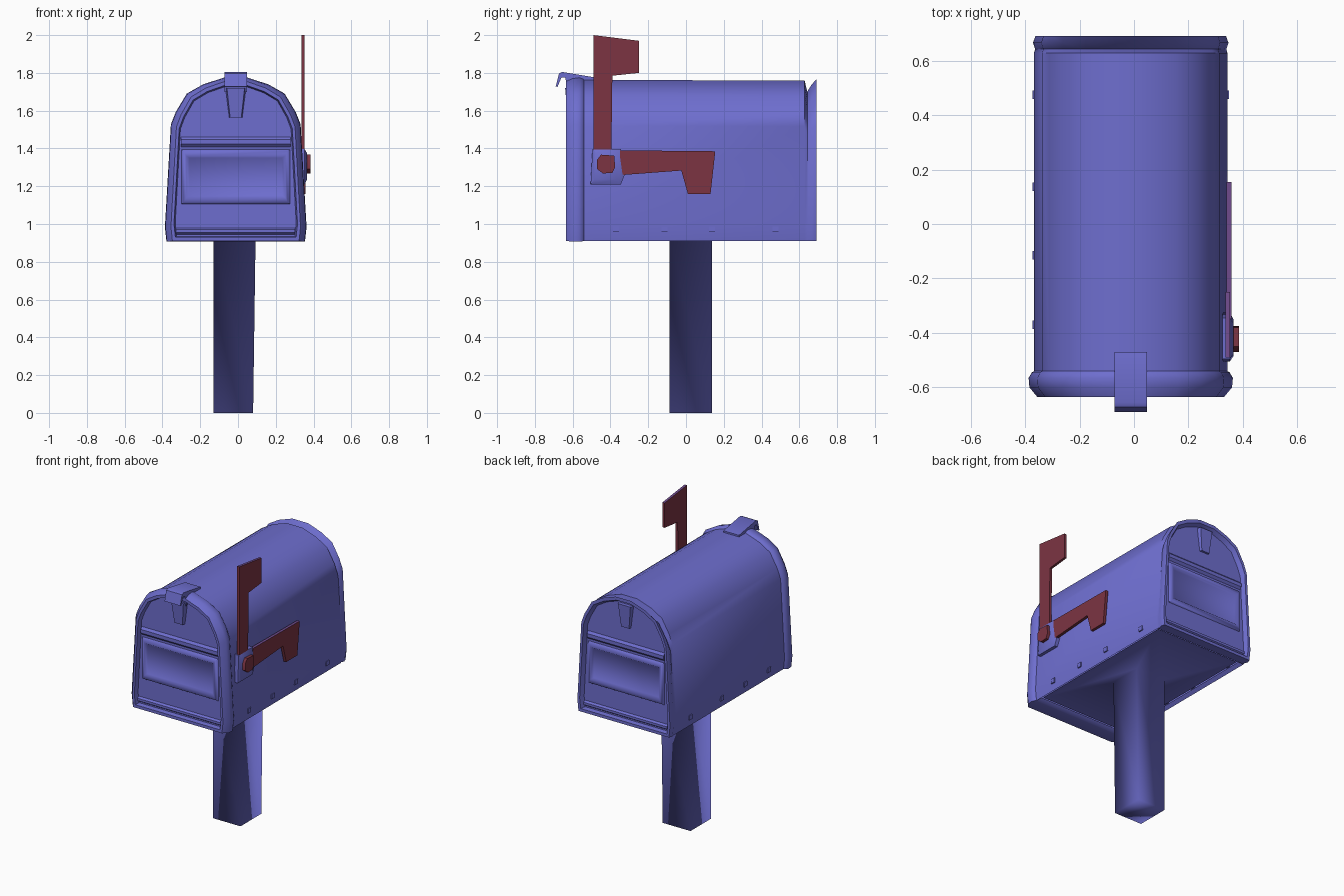
import bpy, bmesh, math

if "Cube" in bpy.data.objects:
    bpy.data.objects.remove(bpy.data.objects["Cube"])


def material(name, rgb):
    m = bpy.data.materials.new(name)
    m.diffuse_color = (*rgb, 1)
    m.use_nodes = True
    m.node_tree.nodes["Principled BSDF"].inputs["Base Color"].default_value = m.diffuse_color
    return m


BLUE = material("periwinkle_blue", (0.155, 0.155, 0.62))
RED = material("dark_red", (0.2, 0.034, 0.055))
MAUVE = material("mauve_edge", (0.16, 0.07, 0.26))
CX = -0.012  # middle of the box


def finish(name, bm, mat, angle=40, top_mat=None):
    bmesh.ops.recalc_face_normals(bm, faces=bm.faces)
    if top_mat:
        for f in bm.faces:
            f.material_index = int(f.normal.z > 0.8)
    me = bpy.data.meshes.new(name)
    bm.to_mesh(me)
    bm.free()
    me.materials.append(mat)
    if top_mat:
        me.materials.append(top_mat)
    ob = bpy.data.objects.new(name, me)
    bpy.context.collection.objects.link(ob)
    bpy.ops.object.select_all(action='DESELECT')
    ob.select_set(True)
    bpy.context.view_layer.objects.active = ob
    bpy.ops.object.shade_smooth_by_angle(angle=math.radians(angle))
    return ob


def loft(rings, cap_start=True):
    bm = bmesh.new()
    loops = [[bm.verts.new(p) for p in r] for r in rings]
    n = len(loops[0])
    for a, b in zip(loops, loops[1:]):
        for i in range(n):
            j = (i + 1) % n
            bm.faces.new((a[i], a[j], b[j], b[i]))
    if cap_start:
        bm.faces.new(loops[0])
    bm.faces.new(loops[-1])
    return bm


def prism(name, pts, lo, hi, mat, top_mat=None):
    """Extrude a (y, z) profile along x."""
    return finish(name, loft([[(x, y, z) for y, z in pts] for x in (lo, hi)]), mat,
                  top_mat=top_mat)


def rect(a0, a1, b0, b1):
    return [(a0, b0), (a1, b0), (a1, b1), (a0, b1)]


# arched box with flared front and back rims, lofted from front to back
HALF = [(0.347, 0.91), (0.355, 0.985), (0.325, 1.52), (0.30, 1.585),
        (0.245, 1.68), (0.165, 1.727), (0.06, 1.763)]
OUTLINE = HALF + [(-x, z) for x, z in reversed(HALF)]


def ring(y, side, top, bottom):
    """Outline at y, moved outward by these amounts."""
    sx, sz = (0.355 + side) / 0.355, (0.853 + top + bottom) / 0.853
    return [(CX + x * sx, y, 0.91 - bottom + (z - 0.91) * sz) for x, z in OUTLINE]


SECTIONS = [(-0.605, -0.035, -0.035, -0.025), (-0.635, -0.028, -0.028, -0.02),
            (-0.635, -0.012, -0.008, 0), (-0.60, 0.017, 0.007, 0.003),
            (-0.565, 0.02, 0.012, 0.003), (-0.545, 0.008, 0.005, 0.001),
            (-0.54, 0, 0, 0), (0.628, 0, -0.004, 0), (0.642, -0.004, -0.062, 0),
            (0.665, 0.004, -0.025, 0), (0.69, -0.005, 0.003, 0),
            (0.69, -0.022, -0.02, -0.02), (0.66, -0.035, -0.035, -0.025)]
bm = loft([ring(*s) for s in SECTIONS])
bmesh.ops.recalc_face_normals(bm, faces=bm.faces)
under = max((f for f in bm.faces if f.normal.z < -0.9), key=lambda f: f.calc_area())
bmesh.ops.inset_individual(bm, faces=[under], thickness=0.03, depth=-0.02)
bmesh.ops.delete(bm, geom=[under], context='FACES_ONLY')
finish("mailbox_body", bm, BLUE, 40)

# underside and slightly tapered post in one smooth piece
POST = [[(x, y, z) for x, y in rect(*r)] for z, r in (
    (0.93, (CX - 0.317, CX + 0.317, -0.51, 0.598)),
    (0.93, (-0.13, 0.093, -0.087, 0.137)),
    (0, (-0.13, 0.08, -0.087, 0.137)))]
finish("post_and_underside", loft(POST, cap_start=False), BLUE, 180)

# pressed door details, the same on both ends
for end, y, s in (("front", -0.605, -1), ("back", 0.66, 1)):
    # framed panel with a sunken middle
    def frame(x, z, d):
        return [(a, y + s * d, b) for a, b in rect(CX - x, CX + x, 1.25 - z, 1.25 + z)]
    finish(end + "_panel", loft([frame(0.29, 0.145, -0.003), frame(0.275, 0.135, 0.014),
                                 frame(0.262, 0.11, 0.014), frame(0.245, 0.1, 0.002)]), BLUE, 60)
    # horizontal ridges
    for i, (z, h, w) in enumerate(((1.435, 0.03, 0.29), (0.962, 0.02, 0.315))):
        prism(f"{end}_ridge_{i}", [(y - s * 0.003, z - h), (y + s * 0.014, z - h * 0.4),
                                   (y + s * 0.014, z + h * 0.4), (y - s * 0.003, z + h)],
              CX - w, CX + w, BLUE)

    # tapered latch tab
    def tab(d, k):
        return [(CX + x * k, y + s * d * e, z) for x, z, e in
                ((-0.035, 1.565, 0.6), (0.035, 1.565, 0.6), (0.055, 1.72, 1), (-0.055, 1.72, 1))]
    finish(end + "_latch_tab", loft([tab(-0.003, 1), tab(0.035 if s < 0 else 0.025, 0.85)]), BLUE)

# hooked pull handle over the front rim
prism("pull_handle", [(-0.47, 1.755), (-0.47, 1.774), (-0.655, 1.805), (-0.672, 1.797),
                      (-0.69, 1.728), (-0.68, 1.726), (-0.66, 1.775), (-0.64, 1.775),
                      (-0.62, 1.70), (-0.60, 1.74)], -0.072, 0.047, BLUE)

# rivets along both lower edges
for side, x in (("right", CX + 0.354), ("left", CX - 0.354)):
    for i, y in enumerate((-0.37, -0.115, 0.137, 0.475)):
        prism(f"{side}_rivet_{i}", rect(y - 0.016, y + 0.016, 0.957, 0.988),
              x - 0.006, x + 0.006, BLUE)

# raised and lowered flag arms
prism("raised_flag", [(-0.49, 1.39), (-0.395, 1.39), (-0.39, 1.785), (-0.25, 1.80),
                      (-0.25, 1.97), (-0.49, 2.0)], 0.336, 0.353, RED, MAUVE)
prism("lowered_flag", [(-0.35, 1.39), (-0.35, 1.27), (-0.33, 1.26), (-0.025, 1.283),
                       (0.01, 1.16), (0.13, 1.16), (0.155, 1.385)], 0.339, 0.358, RED, MAUVE)

# flag bracket with a raised middle, and the red pivot knob on it
BRACKET = [(-0.505, 1.21), (-0.345, 1.21), (-0.325, 1.26), (-0.345, 1.397), (-0.495, 1.397)]


def scaled(x, k):
    return [(x, -0.425 + (y + 0.425) * k, 1.315 + (z - 1.315) * k) for y, z in BRACKET]


finish("flag_bracket", loft([scaled(0.325, 1), scaled(0.352, 1), scaled(0.365, 0.75)]), BLUE)
KNOB = [(-0.47, 1.29), (-0.44, 1.268), (-0.39, 1.27), (-0.375, 1.30), (-0.38, 1.362),
        (-0.45, 1.367), (-0.47, 1.34)]
prism("pivot_knob", KNOB, 0.36, 0.385, RED)
